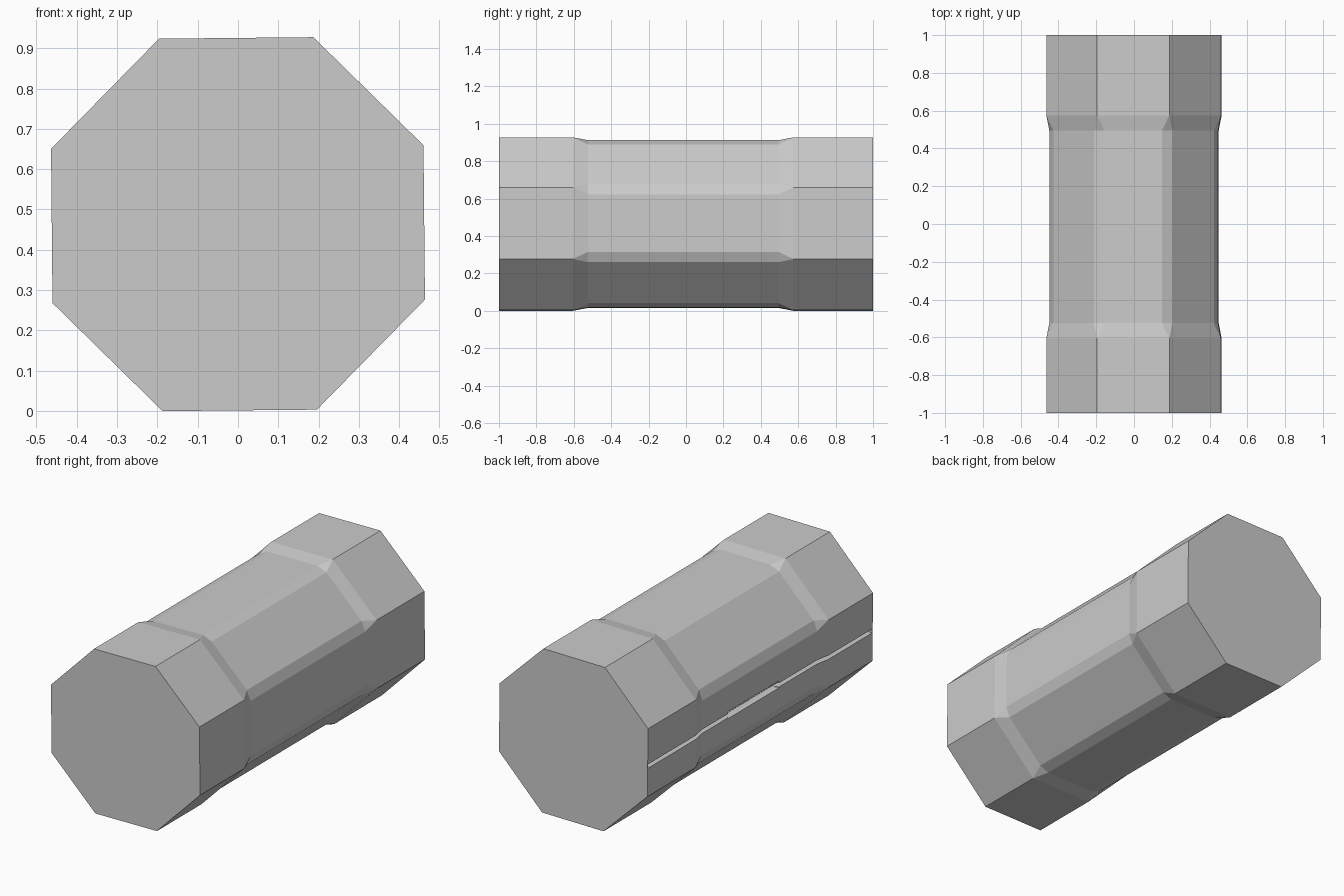
import bpy, bmesh, math
from mathutils import Vector, Matrix

if "Cube" in bpy.data.objects:
    bpy.data.objects.remove(bpy.data.objects["Cube"])

CZ = 0.4636
TWIST = math.radians(0.55)


def make_object(name, bm):
    bmesh.ops.recalc_face_normals(bm, faces=bm.faces)
    mesh = bpy.data.meshes.new(name)
    bm.to_mesh(mesh)
    bm.free()
    obj = bpy.data.objects.new(name, mesh)
    bpy.context.collection.objects.link(obj)
    return obj


def octagon(apothem, chamfer, y):
    # two points per corner; they coincide when the chamfer is zero
    half = apothem * math.tan(math.pi / 8) - chamfer
    pts = []
    for k in range(8):
        a = k * math.pi / 4 + TWIST
        n, t = (math.cos(a), math.sin(a)), (-math.sin(a), math.cos(a))
        for s in (-half, half):
            pts.append(Vector((n[0] * apothem + t[0] * s, y, CZ + n[1] * apothem + t[1] * s)))
    return pts


def frustum(name, outer, inner):
    # each end is (x, y0, y1, z0, z1)
    bm = bmesh.new()
    for x, y0, y1, z0, z1 in (outer, inner):
        for y, z in ((y0, z0), (y1, z0), (y1, z1), (y0, z1)):
            bm.verts.new((x, y, z))
    bmesh.ops.convex_hull(bm, input=bm.verts)
    return make_object(name, bm)


# Octagonal barrel with a recessed, chamfered middle
cap, mid = (0.462, 0.0), (0.447, 0.032)
sections = [(-1, cap), (-0.605, cap), (-0.525, mid), (0.495, mid), (0.575, cap), (1, cap)]
bm = bmesh.new()
rings = [[bm.verts.new(p) for p in octagon(*size, y)] for y, size in sections]
for a, b in zip(rings, rings[1:]):
    for i in range(16):
        j = (i + 1) % 16
        bm.faces.new((a[i], a[j], b[j], b[i]))
bm.faces.new(rings[0])
bm.faces.new(rings[-1])
bmesh.ops.remove_doubles(bm, verts=bm.verts, dist=0.001)
barrel = make_object("barrel_case", bm)

# Opening seam along the left side, and the wider finger notch in it
cutters = [
    frustum("seam_cutter", (-0.6, -0.996, 0.996, 0.427, 0.449), (-0.41, -0.996, 0.996, 0.427, 0.449)),
    frustum("notch_cutter", (-0.47, -0.2, 0.29, 0.418, 0.465), (-0.40, -0.17, 0.22, 0.43, 0.455)),
]
bpy.context.view_layer.objects.active = barrel
for c in cutters:
    c.hide_render = True
    mod = barrel.modifiers.new(c.name, 'BOOLEAN')
    mod.operation = 'DIFFERENCE'
    mod.solver = 'EXACT'
    mod.object = c
    bpy.ops.object.modifier_apply(modifier=mod.name)
for c in cutters:
    bpy.data.objects.remove(c)
